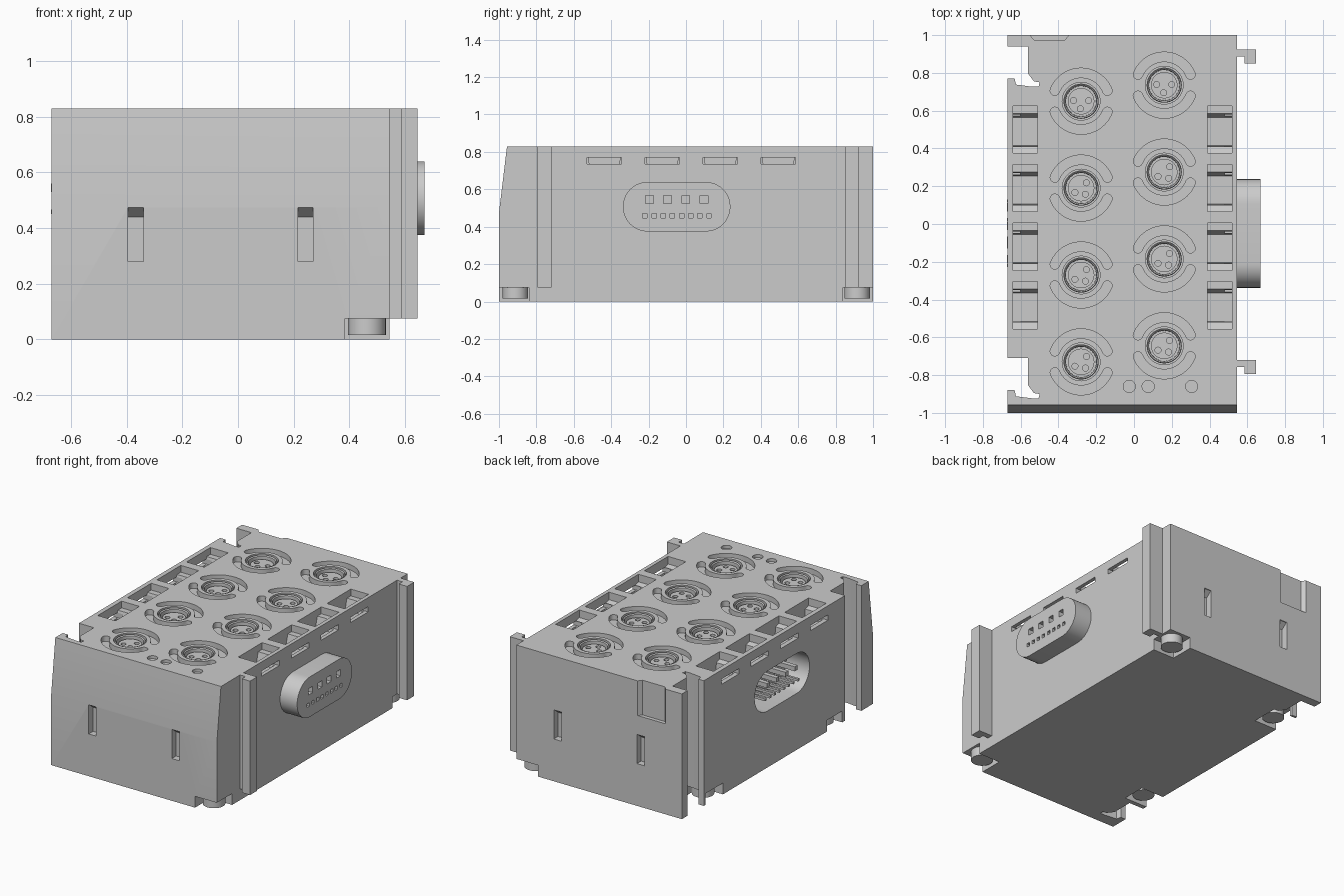
import bpy, bmesh
from math import sin, cos, pi, radians

if "Cube" in bpy.data.objects:
    bpy.data.objects.remove(bpy.data.objects["Cube"])

TOP = 0.83


def prism(bm, pts, lo, hi, axis='Z'):
    """Extrude a 2D outline between lo and hi along an axis."""
    def place(u, v, w):
        return {'X': (w, u, v), 'Y': (u, w, v), 'Z': (u, v, w)}[axis]
    a = [bm.verts.new(place(u, v, lo)) for u, v in pts]
    b = [bm.verts.new(place(u, v, hi)) for u, v in pts]
    faces = [bm.faces.new(a), bm.faces.new(b[::-1])]
    n = len(pts)
    for i in range(n):
        j = (i + 1) % n
        faces.append(bm.faces.new((a[i], b[i], b[j], a[j])))
    bmesh.ops.recalc_face_normals(bm, faces=faces)


def rect(u0, u1, v0, v1):
    return [(u0, v0), (u1, v0), (u1, v1), (u0, v1)]


def arc(cx, cy, r, a0, a1, n):
    return [(cx + r * cos(radians(a0 + (a1 - a0) * i / n)),
             cy + r * sin(radians(a0 + (a1 - a0) * i / n))) for i in range(n + 1)]


def circle(cx, cy, r, n=32):
    return arc(cx, cy, r, 0, 360, n)[:-1]


def stadium(cu, cv, half, r):
    return arc(cu + half, cv, r, -90, 90, 20) + arc(cu - half, cv, r, 90, 270, 20)


def curved_slot(cx, cy, r, w, a0, a1):
    e0, e1 = arc(cx, cy, r, a0, a0, 1)[0], arc(cx, cy, r, a1, a1, 1)[0]
    return (arc(cx, cy, r + w, a0, a1, 28) + arc(*e1, w, a1, a1 + 180, 8)[1:-1]
            + arc(cx, cy, r - w, a1, a0, 28) + arc(*e0, w, a0 + 180, a0 + 360, 8)[1:-1])


def finish(bm, name):
    mesh = bpy.data.meshes.new(name)
    bm.to_mesh(mesh)
    bm.free()
    ob = bpy.data.objects.new(name, mesh)
    bpy.context.collection.objects.link(ob)
    return ob


def select(ob):
    bpy.ops.object.select_all(action='DESELECT')
    ob.select_set(True)
    bpy.context.view_layer.objects.active = ob


def cut(ob, bm):
    tool = finish(bm, "cutter")
    tool.hide_render = True
    mod = ob.modifiers.new("cut", 'BOOLEAN')
    mod.operation, mod.solver, mod.object = 'DIFFERENCE', 'EXACT', tool
    select(ob)
    bpy.ops.object.modifier_apply(modifier=mod.name)
    bpy.data.objects.remove(tool)


def smooth(ob):
    select(ob)
    bpy.ops.object.shade_smooth_by_angle(angle=radians(30))


SOCKETS = [(-0.28, 0.65 - 0.46 * i) for i in range(4)] + [(0.16, 0.735 - 0.46 * i) for i in range(4)]
POCKET_Y = [0.5 - 0.31 * i for i in range(4)]
POWER_Y = [-0.195 + 0.097 * i for i in range(4)]
SIGNAL_Y = [-0.22 + 0.049 * i for i in range(8)]

# Housing: plan outline with two latch channels on the left side
channel = [(-0.67, 0.77), (-0.632, 0.77), (-0.625, 0.738), (-0.54, 0.727), (-0.505, 0.727),
           (-0.50, 0.75), (-0.53, 0.755), (-0.56, 0.795), (-0.56, 0.94), (-0.67, 0.94)]
bm = bmesh.new()
prism(bm, [(-0.67, -1), (0.545, -1), (0.545, 1), (-0.67, 1)]
      + channel[::-1] + [(x, y - 1.65) for x, y in channel[::-1]], 0, TOP)
housing = finish(bm, "housing")

# First cuts: pockets, sockets, grooves, panel slots, foot corners
bm = bmesh.new()
for y in POCKET_Y:
    side = [(-0.125, 0.05), (-0.125, -0.05), (-0.09, -0.06), (-0.085, -0.115),
            (0.065, -0.115), (0.085, -0.045), (0.125, -0.045), (0.125, 0.05)]
    for x in (-0.64, 0.39):
        prism(bm, [(y + u, TOP + v) for u, v in side], x, x + 0.13, 'X')
for x, y in SOCKETS:
    prism(bm, circle(x, y, 0.1, 40), 0.7, 0.9)
    for a in (22, 202):
        prism(bm, curved_slot(x, y, 0.15, 0.025, a, a + 136), TOP - 0.035, 0.9)
for x in (-0.025, 0.075, 0.305):
    prism(bm, circle(x, -0.86, 0.032), TOP - 0.02, 0.9)
slot = [(1.05, 0.28), (0.955, 0.28), (0.955, 0.44), (0.995, 0.473), (1.05, 0.473)]
for x in (-0.395, 0.215):
    for s in (-1, 1):
        prism(bm, [(s * u, v) for u, v in slot], x, x + 0.055, 'X')
prism(bm, [(-0.55, 1.05), (-0.55, 1), (-0.53, 0.975), (-0.365, 0.975), (-0.345, 1), (-0.345, 1.05)], 0.6, 0.9)
for y0, y1 in ((-1.1, -0.84), (0.84, 1.1)):
    prism(bm, rect(0.385, 0.6, y0, y1), -0.1, 0.075)
for y0, y1 in ((-0.68, -0.52), (0.57, 0.755)):
    prism(bm, rect(-0.7, -0.5, y0, y1), -0.1, 0.075)
prism(bm, stadium(-0.05, 0.507, 0.155, 0.1325), -0.7, -0.5, 'X')
cut(housing, bm)

# Second cuts: sloped front, side slots into the pockets
bm = bmesh.new()
prism(bm, [(-1.1, 0.475), (-1, 0.475), (-0.951, 0.88), (-1.1, 0.88)], -0.8, 0.8, 'X')
for y in POCKET_Y:
    for x0, x1 in ((-0.7, -0.6), (0.48, 0.6)):
        prism(bm, rect(y - 0.1, y + 0.085, 0.735, 0.77), x0, x1, 'X')
cut(housing, bm)
smooth(housing)

# Socket inserts with contact holes
bm, holes = bmesh.new(), bmesh.new()
for i, (x, y) in enumerate(SOCKETS):
    prism(bm, circle(x, y, 0.07, 40), 0.69, 0.805)
    turn = 0 if i in (0, 4) else 40
    for a in (175, 5, 265):
        px, py = arc(x, y, 0.04, a + turn, a + turn, 1)[0]
        prism(holes, circle(px, py, 0.016, 16), 0.75, 0.9)
inserts = finish(bm, "socket_inserts")
cut(inserts, holes)
smooth(inserts)

# Socket rings lining each hole
bm = bmesh.new()
section = [(0.093, 0.69), (0.093, 0.82), (0.089, 0.826), (0.082, 0.82), (0.080, 0.69)]
for x, y in SOCKETS:
    loops = [[bm.verts.new((px, py, z)) for px, py in circle(x, y, r, 40)] for r, z in section]
    for k in range(len(loops)):
        p, q = loops[k], loops[(k + 1) % len(loops)]
        for i in range(40):
            j = (i + 1) % 40
            bm.faces.new((p[i], p[j], q[j], q[i]))
bmesh.ops.recalc_face_normals(bm, faces=bm.faces)
smooth(finish(bm, "socket_rings"))

# Right-hand plug with contact openings
bm, holes = bmesh.new(), bmesh.new()
prism(bm, stadium(-0.05, 0.507, 0.155, 0.1325), 0.54, 0.67, 'X')
for y in POWER_Y:
    prism(holes, rect(y - 0.021, y + 0.021, 0.524, 0.566), 0.58, 0.7, 'X')
for y in SIGNAL_Y:
    prism(holes, rect(y - 0.012, y + 0.012, 0.446, 0.47), 0.58, 0.7, 'X')
plug = finish(bm, "plug")
cut(plug, holes)
smooth(plug)

# Left-hand contact pins inside the recess
bm = bmesh.new()
for y in POWER_Y:
    prism(bm, rect(y - 0.015, y + 0.015, 0.53, 0.56), -0.672, -0.49, 'X')
for y in SIGNAL_Y:
    prism(bm, rect(y - 0.008, y + 0.008, 0.45, 0.466), -0.672, -0.49, 'X')
finish(bm, "contact_pins")

# Latch hooks on the right side
for name, y in (("back_latch_hook", 0.925), ("front_latch_hook", -0.72)):
    bm = bmesh.new()
    prism(bm, [(0.54, y), (0.645, y), (0.645, y - 0.075), (0.585, y - 0.075),
               (0.585, y - 0.037), (0.54, y - 0.037)], 0.075, TOP)
    finish(bm, name)

# Round feet
bm = bmesh.new()
for x, y in ((0.463, -0.912), (0.463, 0.915), (-0.58, -0.6), (-0.58, 0.65)):
    prism(bm, circle(x, y, 0.068), 0.015, 0.08)
smooth(finish(bm, "feet"))
